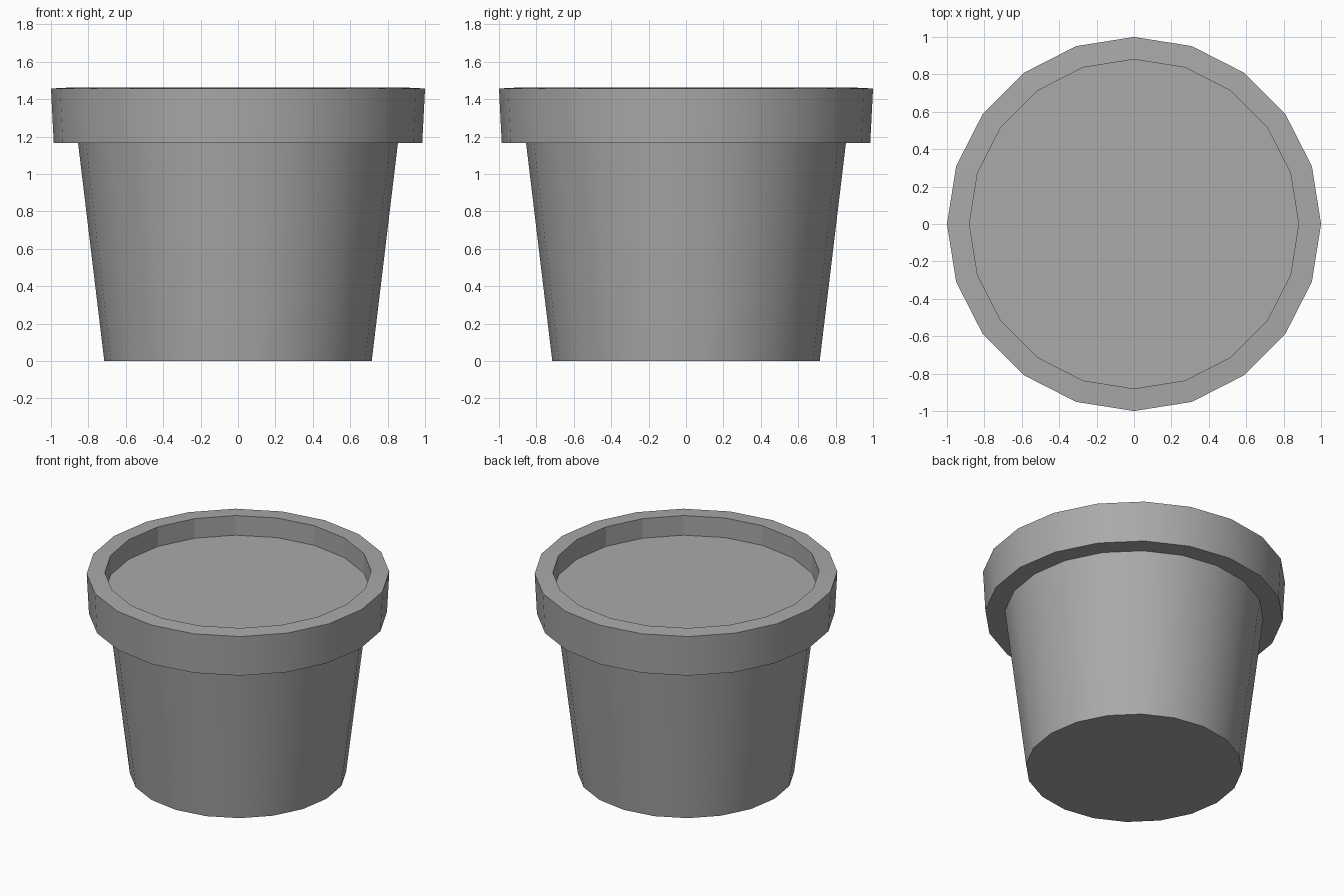
import bpy, bmesh, math

SIDES = 20
SOIL_Z, INNER_R = 1.32, 0.88

cube = bpy.data.objects.get("Cube")
if cube:
    bpy.data.objects.remove(cube, do_unlink=True)

grey = bpy.data.materials.new("plain_grey")
grey.use_nodes = True
colour = (0.4, 0.4, 0.4, 1)
grey.diffuse_color = colour
grey.node_tree.nodes["Principled BSDF"].inputs["Base Color"].default_value = colour


def lathe(name, profile, cap_start=False, cap_end=False, smooth=True):
    """Revolve (radius, height) points, listed so that faces point outward."""
    bm = bmesh.new()
    rings = []
    for r, z in profile:
        angles = [2 * math.pi * i / SIDES for i in range(SIDES)]
        rings.append([bm.verts.new((r * math.cos(a), r * math.sin(a), z)) for a in angles])
    for low, high in zip(rings, rings[1:]):
        for i in range(SIDES):
            j = (i + 1) % SIDES
            bm.faces.new((low[i], low[j], high[j], high[i]))
    if cap_start:
        bm.faces.new(rings[0][::-1])
    if cap_end:
        bm.faces.new(rings[-1])
    mesh = bpy.data.meshes.new(name)
    bm.to_mesh(mesh)
    bm.free()
    mesh.materials.append(grey)
    obj = bpy.data.objects.new(name, mesh)
    bpy.context.collection.objects.link(obj)
    if smooth:
        bpy.ops.object.select_all(action="DESELECT")
        obj.select_set(True)
        bpy.context.view_layer.objects.active = obj
        bpy.ops.object.shade_smooth_by_angle(angle=math.radians(30))
    return obj


# Tapered body, rim underside, collar and lip
lathe("pot_body", [(0.715, 0), (0.855, 1.165), (0.985, 1.165),
                   (1.0, 1.457), (INNER_R, 1.463)], cap_start=True)

# Faceted inner wall of the rim
lathe("rim_inner_wall", [(INNER_R, 1.463), (INNER_R, SOIL_Z)], smooth=False)

# Flat soil surface
lathe("soil", [(INNER_R, SOIL_Z)], cap_end=True, smooth=False)
